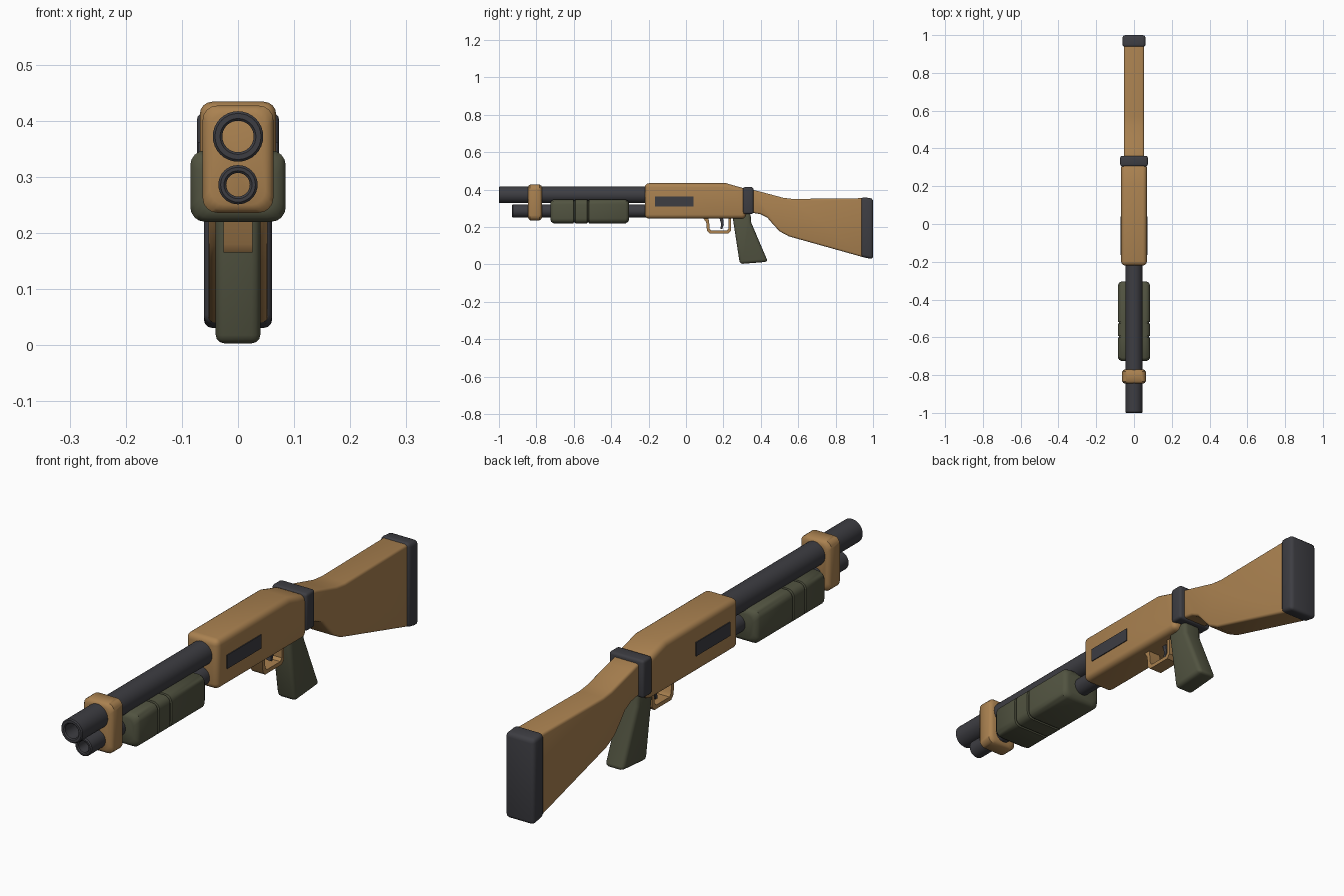
import bpy, bmesh, math
from mathutils import Vector

if "Cube" in bpy.data.objects:
    bpy.data.objects.remove(bpy.data.objects["Cube"])


def material(name, rgb):
    m = bpy.data.materials.new(name)
    m.diffuse_color = (*rgb, 1)
    m.use_nodes = True
    m.node_tree.nodes["Principled BSDF"].inputs["Base Color"].default_value = m.diffuse_color
    return m


TAN = material("tan", (0.40, 0.22, 0.08))
DARK = material("dark grey", (0.047, 0.047, 0.055))
GREEN = material("olive green", (0.083, 0.087, 0.052))


def finish(bm, name, mat, angle=38):
    bmesh.ops.recalc_face_normals(bm, faces=bm.faces)
    me = bpy.data.meshes.new(name)
    bm.to_mesh(me)
    bm.free()
    me.materials.append(mat)
    ob = bpy.data.objects.new(name, me)
    bpy.context.collection.objects.link(ob)
    bpy.ops.object.select_all(action='DESELECT')
    ob.select_set(True)
    bpy.context.view_layer.objects.active = ob
    bpy.ops.object.shade_smooth_by_angle(angle=math.radians(angle))
    return ob


def slab(name, mat, pts, x0, x1, bevel, seg=3):
    """Side outline (y, z) extruded across x, with its sharp edges rounded."""
    bm = bmesh.new()
    face = bm.faces.new([bm.verts.new((x0, y, z)) for y, z in pts])
    ext = bmesh.ops.extrude_face_region(bm, geom=[face])
    verts = [v for v in ext["geom"] if isinstance(v, bmesh.types.BMVert)]
    bmesh.ops.translate(bm, verts=verts, vec=(x1 - x0, 0, 0))
    bmesh.ops.recalc_face_normals(bm, faces=bm.faces)
    if bevel:
        edges = [e for e in bm.edges if e.calc_face_angle(0) > math.radians(50)]
        bmesh.ops.bevel(bm, geom=edges, offset=bevel, segments=seg, profile=0.5,
                        affect='EDGES', clamp_overlap=True)
    return finish(bm, name, mat)


def rect(y0, y1, z0, z1):
    return [(y0, z0), (y1, z0), (y1, z1), (y0, z1)]


def section(hx, z0, z1, r, n=5):
    """Rounded rectangle in x and z."""
    out = []
    corners = [(hx - r, z1 - r), (r - hx, z1 - r), (r - hx, z0 + r), (hx - r, z0 + r)]
    for i, (cx, cz) in enumerate(corners):
        for k in range(n):
            a = math.pi / 2 * (i + k / (n - 1))
            out.append((cx + r * math.cos(a), cz + r * math.sin(a)))
    return out


def loft(name, mat, sections):
    bm = bmesh.new()
    rings = [[bm.verts.new((x, y, z)) for x, z in s] for y, s in sections]
    for a, b in zip(rings, rings[1:]):
        for i in range(len(a)):
            j = (i + 1) % len(a)
            bm.faces.new((a[i], a[j], b[j], b[i]))
    bm.faces.new(rings[0])
    bm.faces.new(rings[-1])
    return finish(bm, name, mat)


def tube(name, y0, y1, z, r, bore, depth, n=32):
    """Round tube along y with an open front bore."""
    c = 0.004
    prof = [(y0 + depth, bore), (y0 + c, bore), (y0, bore + c),
            (y0, r - c), (y0 + c, r), (y1, r)]
    ring = [(math.cos(2 * math.pi * i / n), math.sin(2 * math.pi * i / n)) for i in range(n)]
    secs = [(y, [(rr * cx, z + rr * cz) for cx, cz in ring]) for y, rr in prof]
    return loft(name, DARK, secs)


# Barrel, magazine tube and the clamp joining them
tube("barrel", -1.0, -0.19, 0.372, 0.045, 0.028, 0.20)
tube("magazine_tube", -0.93, -0.19, 0.286, 0.035, 0.021, 0.12)
clamp = []
for y, d in [(-0.845, 0.014), (-0.841, 0.006), (-0.833, 0), (-0.782, 0), (-0.774, 0.006), (-0.77, 0.014)]:
    clamp.append((y, section(0.063 - d, 0.236 + d, 0.427 - d, 0.026)))
loft("barrel_clamp", TAN, clamp)

# Pump handle with two shallow side grooves
pump = [(-0.725, 0.018), (-0.72, 0.007), (-0.708, 0)]
for g in (-0.597, -0.523):
    pump += [(g - 0.005, 0), (g - 0.003, 0.005), (g + 0.003, 0.005), (g + 0.005, 0)]
pump += [(-0.322, 0), (-0.31, 0.007), (-0.305, 0.018)]
loft("pump_handle", GREEN, [
    (y, section(0.085 - d, 0.22 + d, 0.347 - d, 0.026)) for y, d in pump])

# Receiver with sloped rear top
slab("receiver", TAN, [(-0.22, 0.245), (0.32, 0.245), (0.32, 0.405), (0.27, 0.418),
                       (0.215, 0.434), (-0.22, 0.434)], -0.068, 0.068, 0.022, 4)

# Side ports
for side, s in (("right", 1), ("left", -1)):
    slab(side + "_port", DARK, rect(-0.165, 0.04, 0.31, 0.362), s * 0.064, s * 0.0715, 0)

# Collar between receiver and stock
slab("rear_collar", DARK, rect(0.305, 0.36, 0.27, 0.413), -0.073, 0.073, 0.010)

# Trigger guard: open loop closed by the receiver underside
guard = [(0.09, 0.25), (0.108, 0.225), (0.112, 0.18), (0.126, 0.165),
         (0.226, 0.165), (0.24, 0.18), (0.24, 0.25),
         (0.226, 0.25), (0.226, 0.19), (0.216, 0.18), (0.136, 0.18),
         (0.127, 0.19), (0.123, 0.232), (0.118, 0.25)]
slab("trigger_guard", TAN, guard, -0.026, 0.026, 0)
slab("trigger", DARK, [(0.178, 0.25), (0.188, 0.215), (0.183, 0.19), (0.193, 0.188),
                       (0.202, 0.212), (0.198, 0.25)], -0.009, 0.009, 0)

# Pistol grip
slab("grip", GREEN, [(0.246, 0.275), (0.288, 0.002), (0.438, 0.014), (0.348, 0.225),
                     (0.345, 0.275)], -0.04, 0.04, 0.016)

# Shoulder stock with a curved wrist
stock = [(0.345, 0.278), (0.40, 0.268), (0.435, 0.25), (0.465, 0.215), (0.50, 0.177),
         (0.55, 0.15), (0.95, 0.038), (0.95, 0.354), (0.57, 0.350), (0.52, 0.356),
         (0.46, 0.372), (0.40, 0.388), (0.345, 0.402)]
slab("stock", TAN, stock, -0.053, 0.053, 0.010)

# Butt pad
slab("butt_pad", DARK, [(0.936, 0.040), (1.0, 0.028), (1.0, 0.353), (0.936, 0.360)],
     -0.061, 0.061, 0.015)
